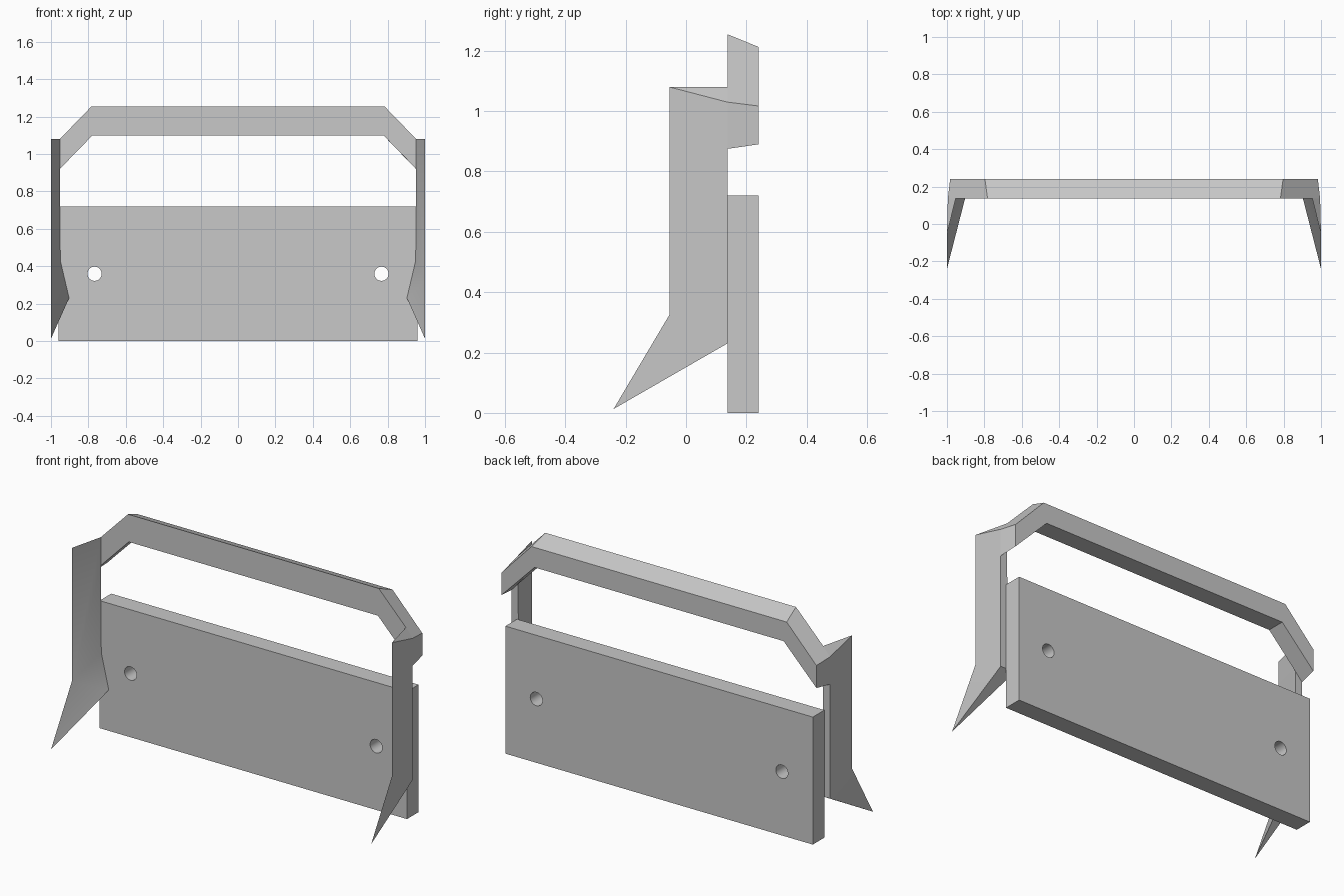
import bpy, bmesh, math

if "Cube" in bpy.data.objects:
    bpy.data.objects.remove(bpy.data.objects["Cube"])

grey = bpy.data.materials.new("plain grey")
grey.diffuse_color = (0.58, 0.58, 0.58, 1)
grey.use_nodes = True
grey.node_tree.nodes["Principled BSDF"].inputs["Base Color"].default_value = grey.diffuse_color


def smooth(obj):
    bpy.ops.object.select_all(action='DESELECT')
    obj.select_set(True)
    bpy.context.view_layer.objects.active = obj
    bpy.ops.object.shade_smooth_by_angle(angle=math.radians(30))


def mirrored_part(name, points, faces):
    """Build the right half from named points and mirror it across x = 0."""
    bm = bmesh.new()
    verts = {k: bm.verts.new(p) for k, p in points.items()}
    for face in faces:
        bm.faces.new([verts[k] for k in face.split()])
    bmesh.ops.recalc_face_normals(bm, faces=bm.faces[:])
    mesh = bpy.data.meshes.new(name)
    bm.to_mesh(mesh)
    bm.free()
    mesh.materials.append(grey)
    obj = bpy.data.objects.new(name, mesh)
    bpy.context.collection.objects.link(obj)
    smooth(obj)
    obj.modifiers.new("mirror", 'MIRROR').merge_threshold = 0.0005
    return obj


FRONT, BACK = 0.137, 0.24

# Where the arm and the handle meet
joint = {
    "in_top": (0.953, FRONT, 1.08), "out_top": (0.995, FRONT, 1.03),
    "in_low": (0.953, FRONT, 0.92), "out_low": (0.995, FRONT, 0.875),
}

# Handle: straight bar with sloping ends and a bevelled top
mirrored_part("handle", joint | {
    "ft0": (0, FRONT, 1.255), "bt0": (0, BACK, 1.213),
    "fb0": (0, FRONT, 1.10), "bb0": (0, BACK, 1.10),
    "ft": (0.783, FRONT, 1.255), "bt": (0.797, BACK, 1.213),
    "fb": (0.778, FRONT, 1.10), "bb": (0.778, BACK, 1.10),
    "end_t": (0.983, BACK, 1.017), "end_b": (0.983, BACK, 0.89),
}, [
    "ft0 fb0 fb ft", "ft fb in_low in_top",
    "bt0 bt bb bb0", "bt end_t end_b bb",
    "ft0 ft bt bt0", "ft in_top out_top end_t bt",
    "fb0 bb0 bb fb", "fb bb end_b out_low in_low",
    "out_top out_low end_b end_t",
])

# Side arms: wedge section, ending in a forward spike
mirrored_part("side_arms", joint | {
    "edge_top": (1, -0.055, 1.08), "edge_low": (1, -0.055, 0.325),
    "tip": (1, -0.24, 0.013), "in_bend": (0.95, FRONT, 0.43),
    "in_foot": (0.903, FRONT, 0.23), "out_foot": (0.995, FRONT, 0.23),
}, [
    "edge_top in_top out_top",
    "edge_top edge_low in_bend in_low in_top",
    "edge_low tip in_foot in_bend",
    "tip out_foot in_foot",
    "edge_top out_top out_low out_foot edge_low",
    "edge_low out_foot tip",
    "in_low in_bend in_foot out_foot out_low",
])

# Back plate
bpy.ops.mesh.primitive_cube_add(size=1, location=(0, (FRONT + BACK) / 2, 0.36))
plate = bpy.context.object
plate.name = "back_plate"
plate.scale = (1.92, BACK - FRONT, 0.72)
bpy.ops.object.transform_apply(location=True, rotation=False, scale=True)
plate.data.materials.append(grey)

# Two round screw holes
for x in (-0.767, 0.767):
    bpy.ops.mesh.primitive_cylinder_add(
        vertices=32, radius=0.038, depth=0.4,
        location=(x, 0.19, 0.36), rotation=(math.pi / 2, 0, 0))
    cutter = bpy.context.object
    cutter.name = "hole_cutter"
    cutter.hide_render = True
    cutter.data.materials.append(grey)
    bpy.context.view_layer.objects.active = plate
    cut = plate.modifiers.new("hole", 'BOOLEAN')
    cut.operation, cut.solver, cut.object = 'DIFFERENCE', 'EXACT', cutter
    bpy.ops.object.modifier_apply(modifier=cut.name)
    bpy.data.objects.remove(cutter)
smooth(plate)
